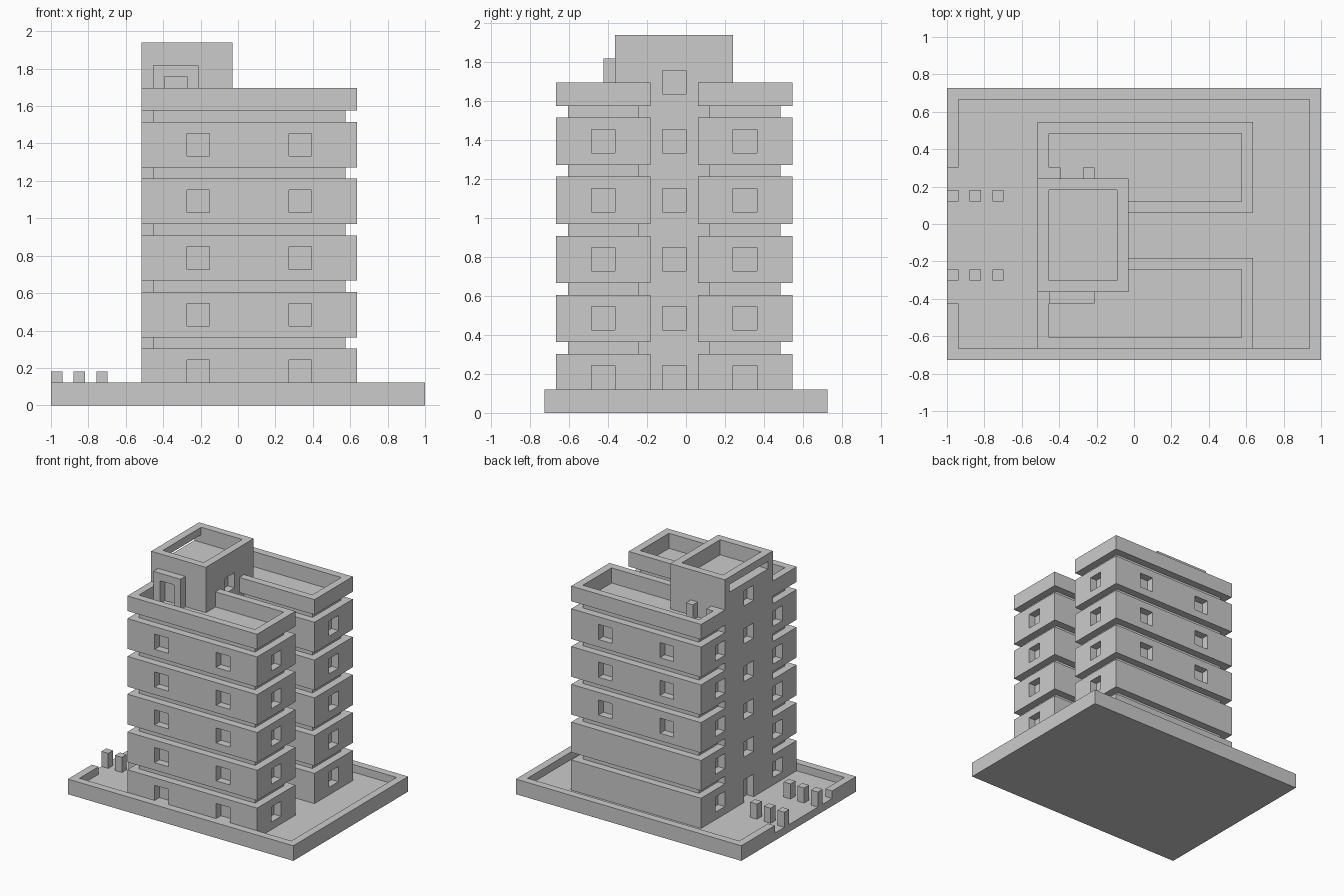
import bpy, bmesh

if "Cube" in bpy.data.objects:
    bpy.data.objects.remove(bpy.data.objects["Cube"])

U = 2 / 33            # building module
OX, OY = 16.5, 12.0   # module coordinates of the centre


def boxes(name, items):
    """One object made of boxes (x0, x1, y0, y1, z0, z1) in modules."""
    bm = bmesh.new()
    for x0, x1, y0, y1, z0, z1 in items:
        verts = bmesh.ops.create_cube(bm, size=1)["verts"]
        for v in verts:
            v.co.x = ((x1 if v.co.x > 0 else x0) - OX) * U
            v.co.y = ((y1 if v.co.y > 0 else y0) - OY) * U
            v.co.z = (z1 if v.co.z > 0 else z0) * U
    me = bpy.data.meshes.new(name)
    bm.to_mesh(me)
    bm.free()
    ob = bpy.data.objects.new(name, me)
    bpy.context.collection.objects.link(ob)
    return ob


def combine(ob, other, op):
    """Apply a boolean and discard the operand."""
    mod = ob.modifiers.new("bool", "BOOLEAN")
    mod.operation, mod.solver, mod.object = op, "EXACT", other
    bpy.context.view_layer.objects.active = ob
    bpy.ops.object.modifier_apply(modifier=mod.name)
    bpy.data.objects.remove(other, do_unlink=True)


def cut(ob, items):
    combine(ob, boxes("cutter", items), "DIFFERENCE")


FLOORS = [1 + 5 * i for i in range(5)]
WINGS = [1, 13]       # y start of each wing, 8 modules wide

# Base: sunken court with a rim, entrance gap on the left side
base = boxes("base", [(0, 33, 0, 24, 0, 2)])
cut(base, [(1, 32, 1, 23, 1, 3)])
cut(base, [(-1, 1.5, 5, 17, 1, 3)])

# Wing storeys and hollow roof parapets
bands = boxes("wing_bands", [(8, 27, y, y + 8, z, z + 4) for y in WINGS for z in FLOORS]
              + [(8, 27, y, y + 8, 26, 28) for y in WINGS])
cut(bands, [(9, 26, y + 1, y + 7, 26, 29) for y in WINGS])

# Tower: core, recessed necks and storeys merged
tower = boxes("tower", [(8, 16, 6, 16, 1, 32)])
combine(tower, boxes("necks", [(9, 26, y + 1, y + 7, 1, 26) for y in WINGS]), "UNION")
combine(tower, bands, "UNION")

# Sunken core roof with a slot through its left parapet
cut(tower, [(9, 15, 7, 15, 30, 33)])
cut(tower, [(7, 9.5, 7, 15, 30, 31)])

# Windows, one module deep
windows = []
for i, z in enumerate(FLOORS):
    z0, z1 = z + 1, z + 3
    for x in (12, 21):
        windows.append((x, x + 2, 0.5, 2, z0, z1))           # front
        if i >= 2:
            windows.append((x, x + 2, 20, 21.5, z0, z1))     # back
    for y in (4, 16):
        windows.append((26, 27.5, y, y + 2, z0, z1))         # right
        windows.append((7.5, 9, y, y + 2, z0, z1))           # left
for z in FLOORS + [26]:
    windows.append((15, 16.5, 10, 12, z + 1, z + 3))         # core right
    door = 0 if z == 1 else 1                                # entrance door
    windows.append((7.5, 9, 10, 12, z + door, z + 3))        # core left
cut(tower, windows)

# Roof door frame on the front of the core
frame = boxes("roof_door_frame", [(9, 13, 5, 6, 26, 30)])
cut(frame, [(10, 12, 4, 7, 25, 29)])

# Roof posts behind the core
boxes("roof_posts", [(x, x + 1, 16, 17, 26, 28) for x in (9, 12)])

# Bollards along the entrance path
boxes("bollards", [(x, x + 1, y, y + 1, 1, 3) for x in (0, 2, 4) for y in (7, 14)])
